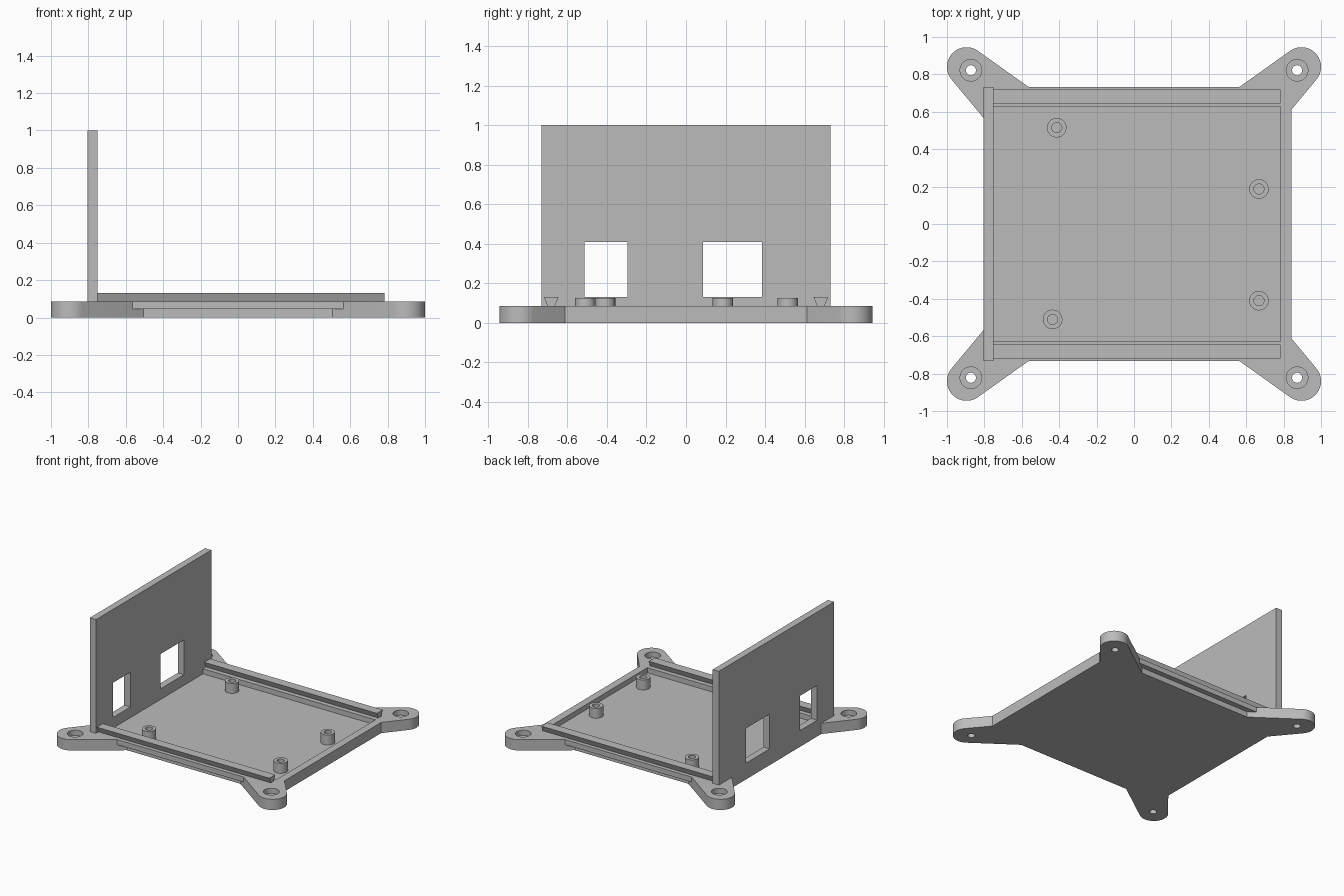
import bpy, bmesh
from math import sin, cos, radians, tan

if "Cube" in bpy.data.objects:
    bpy.data.objects.remove(bpy.data.objects["Cube"])

grey = bpy.data.materials.new("plain_grey")
grey.use_nodes = True
grey.diffuse_color = (0.5, 0.5, 0.5, 1)
grey.node_tree.nodes["Principled BSDF"].inputs["Base Color"].default_value = (0.5, 0.5, 0.5, 1)

T = 0.086        # base thickness
FLOOR = 0.045    # pocket floor and top of the side notch
LEFT, RIGHT = -0.805, 0.843


def prism(name, pts, lo, hi, axis="z"):
    """Extrude a flat outline along z, or a (y, z) outline along x."""
    bm = bmesh.new()
    place = (lambda a, b, h: (a, b, h)) if axis == "z" else (lambda a, b, h: (h, a, b))
    face = bm.faces.new([bm.verts.new(place(a, b, lo)) for a, b in pts])
    out = bmesh.ops.extrude_face_region(bm, geom=[face])
    step = place(0, 0, hi - lo)
    bmesh.ops.translate(bm, vec=step, verts=[g for g in out["geom"] if isinstance(g, bmesh.types.BMVert)])
    bmesh.ops.recalc_face_normals(bm, faces=bm.faces)
    mesh = bpy.data.meshes.new(name)
    bm.to_mesh(mesh)
    bm.free()
    mesh.materials.append(grey)
    obj = bpy.data.objects.new(name, mesh)
    bpy.context.collection.objects.link(obj)
    return obj


def rect(a0, a1, b0, b1):
    return [(a0, b0), (a1, b0), (a1, b1), (a0, b1)]


def circle(x, y, r, n=40):
    return [(x + r * cos(radians(360 * i / n)), y + r * sin(radians(360 * i / n))) for i in range(n)]


def boolean(obj, tool, op="DIFFERENCE"):
    """Apply a boolean and drop the tool."""
    mod = obj.modifiers.new("cut", "BOOLEAN")
    mod.operation, mod.solver, mod.object = op, "EXACT", tool
    bpy.context.view_layer.objects.active = obj
    bpy.ops.object.modifier_apply(modifier=mod.name)
    bpy.data.objects.remove(tool)


def smooth(obj):
    bpy.ops.object.select_all(action="DESELECT")
    obj.select_set(True)
    bpy.context.view_layer.objects.active = obj
    bpy.ops.object.shade_smooth_by_angle(angle=radians(30))


def outline(half_y):
    """Plate outline with a rounded mounting ear at each corner."""
    side, top = 50.2, 35.5       # slopes of the ear edges, in degrees
    pts = []
    for sx, sy in ((1, 1), (-1, 1), (-1, -1), (1, -1)):
        x = RIGHT if sx > 0 else -LEFT
        ear = [(x, 0.613 + (x - RIGHT) * tan(radians(side)))]
        for i in range(25):
            a = radians(side - 90 + (top + 180 - side) * i / 24)
            ear.append((0.895 + 0.105 * cos(a), 0.84 + 0.105 * sin(a)))
        ear.append((0.56 - (0.73 - half_y) / tan(radians(top)), half_y))
        if sx * sy < 0:
            ear.reverse()
        pts += [(sx * px, sy * py) for px, py in ear]
    return pts


# Base plate: narrow lower layer, wider upper layer forming a lip
base = prism("base_plate", outline(0.69), 0, FLOOR)
boolean(base, prism("upper_layer", outline(0.732), FLOOR, T), "UNION")
boolean(base, prism("pocket", rect(-0.75, 0.783, -0.627, 0.627), FLOOR, 0.3))

# Counterbored screw holes in the ears
for sx in (-1, 1):
    for sy in (-1, 1):
        x, y = sx * 0.872, sy * 0.822
        boolean(base, prism("bore", circle(x, y, 0.058), FLOOR, 0.3))
        boolean(base, prism("hole", circle(x, y, 0.027), -0.1, 0.3))
smooth(base)

# End wall with two connector openings
wall = prism("end_wall", rect(LEFT, -0.75, -0.732, 0.732), T, 1.0)
for y0, y1 in ((-0.515, -0.295), (0.087, 0.385)):
    boolean(wall, prism("opening", rect(-1, -0.5, y0, y1), 0.131, 0.41))

# Dovetail rails along both long sides
for name, s in (("front_rail", -1), ("back_rail", 1)):
    profile = [(s * 0.664, T), (s * 0.701, T), (s * 0.72, 0.131), (s * 0.645, 0.131)]
    prism(name, profile, -0.75, 0.783, "x")

# Hollow standoffs for the circuit board
for i, (x, y) in enumerate(((-0.413, 0.515), (0.668, 0.187), (0.668, -0.41), (-0.435, -0.51))):
    post = prism(f"standoff_{i + 1}", circle(x, y, 0.052), FLOOR, 0.125)
    boolean(post, prism("pilot_hole", circle(x, y, 0.027), FLOOR + 0.005, 0.3))
    smooth(post)
